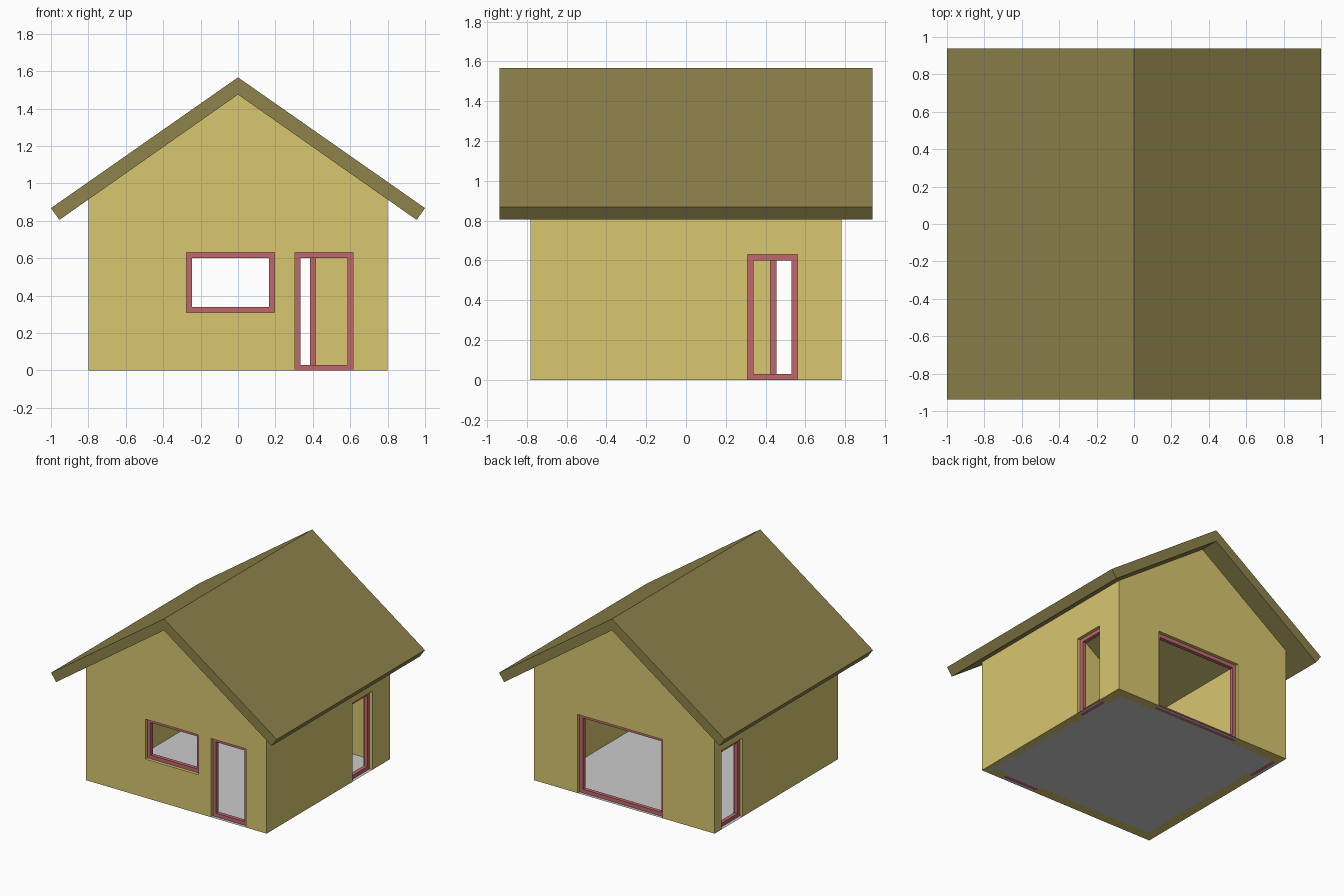
import bpy, bmesh

if "Cube" in bpy.data.objects:
    bpy.data.objects.remove(bpy.data.objects["Cube"])

HX, HY, T = 0.80, 0.78, 0.08      # wall half sizes and thickness
SLOPE = (1.475 - 0.805) / 0.955
TOP = 0.63


def material(name, rgb):
    m = bpy.data.materials.new(name)
    m.diffuse_color = (*rgb, 1)
    m.use_nodes = True
    m.node_tree.nodes["Principled BSDF"].inputs["Base Color"].default_value = m.diffuse_color
    return m


WALL = material("wall_paint", (0.69, 0.57, 0.16))
ROOF = material("roof_brown", (0.27, 0.225, 0.072))
FRAME = material("frame_red", (0.52, 0.14, 0.155))


def finish(name, bm, mat=None):
    bmesh.ops.recalc_face_normals(bm, faces=bm.faces)
    me = bpy.data.meshes.new(name)
    bm.to_mesh(me)
    bm.free()
    ob = bpy.data.objects.new(name, me)
    bpy.context.collection.objects.link(ob)
    if mat:
        me.materials.append(mat)
    return ob


def extrude(bm, faces, vec):
    geo = bmesh.ops.extrude_face_region(bm, geom=faces)["geom"]
    bmesh.ops.translate(bm, vec=vec, verts=[v for v in geo if isinstance(v, bmesh.types.BMVert)])
    

def prism(name, profile, hy, mat=None):
    """Closed x-z profile extruded along y."""
    bm = bmesh.new()
    n = len(profile)
    a = [bm.verts.new((x, -hy, z)) for x, z in profile]
    b = [bm.verts.new((x, hy, z)) for x, z in profile]
    bm.faces.new(a)
    bm.faces.new(b[::-1])
    for i in range(n):
        bm.faces.new((a[i], b[i], b[(i + 1) % n], a[(i + 1) % n]))
    return finish(name, bm, mat)


def box(name, lo, hi, mat=None):
    bm = bmesh.new()
    bmesh.ops.create_cube(bm, size=1)
    for v in bm.verts:
        v.co = [(l + h) / 2 + c * (h - l) for c, l, h in zip(v.co, lo, hi)]
    return finish(name, bm, mat)


def cut(target, cutter):
    mod = target.modifiers.new("cut", "BOOLEAN")
    mod.operation, mod.solver, mod.object = "DIFFERENCE", "EXACT", cutter
    bpy.context.view_layer.objects.active = target
    bpy.ops.object.modifier_apply(modifier=mod.name)
    bpy.data.objects.remove(cutter)


def frame(name, side, u0, u1, z0, z1, w=0.03, depth=0.03):
    """Mitred rectangular frame set in the middle of a wall."""
    axis, sign = side
    mid = sign * ((HX, HY)[axis] - T / 2)

    def pt(u, d, z):
        return (d, u, z) if axis == 0 else (u, d, z)

    bm = bmesh.new()
    rings = []
    for d in (mid - depth / 2, mid + depth / 2):
        for k in (0, w):
            rings.append([bm.verts.new(pt(u, d, z)) for u, z in
                          ((u0 + k, z0 + k), (u1 - k, z0 + k), (u1 - k, z1 - k), (u0 + k, z1 - k))])
    for p, q in ((0, 1), (1, 3), (3, 2), (2, 0)):
        for i in range(4):
            j = (i + 1) % 4
            bm.faces.new((rings[p][i], rings[p][j], rings[q][j], rings[q][i]))
    return finish(name, bm, FRAME)


# Gabled wall shell
eave = 1.475 - HX * SLOPE
walls = prism("walls", [(-HX, 0), (HX, 0), (HX, eave), (0, 1.475), (-HX, eave)], HY, WALL)
cut(walls, box("room_cutter", (-HX + T, -HY + T, -0.2), (HX - T, HY - T, 2)))

# Openings with frames: (name, (axis, sign), start, end, bottom)
openings = [
    ("front_window", (1, -1), -0.275, 0.195, 0.31),
    ("front_door", (1, -1), 0.305, 0.615, 0),
    ("back_opening", (1, 1), -0.34, 0.415, 0),
    ("right_door", (0, 1), 0.31, 0.56, 0),
    ("left_door", (0, -1), 0.425, 0.69, 0),
]
for name, side, u0, u1, z0 in openings:
    d = side[1] * ((HX, HY)[side[0]] - T / 2)
    zb = z0 if z0 else -0.2
    if side[0] == 0:
        lo, hi = (d - 0.06, u0, zb), (d + 0.06, u1, TOP)
    else:
        lo, hi = (u0, d - 0.06, zb), (u1, d + 0.06, TOP)
    cut(walls, box(name + "_cutter", lo, hi))
    frame(name + "_frame", side, u0, u1, z0, TOP)

# Roof slab folded at the ridge
prism("roof", [(-1, 0.868), (-0.955, 0.805), (0, 1.475),
               (0.955, 0.805), (1, 0.868), (0, 1.567)], 0.938, ROOF)

# Floor
bm = bmesh.new()
bm.faces.new([bm.verts.new((x, y, 0)) for x, y in ((-HX, -HY), (HX, -HY), (HX, HY), (-HX, HY))])
finish("floor", bm)
